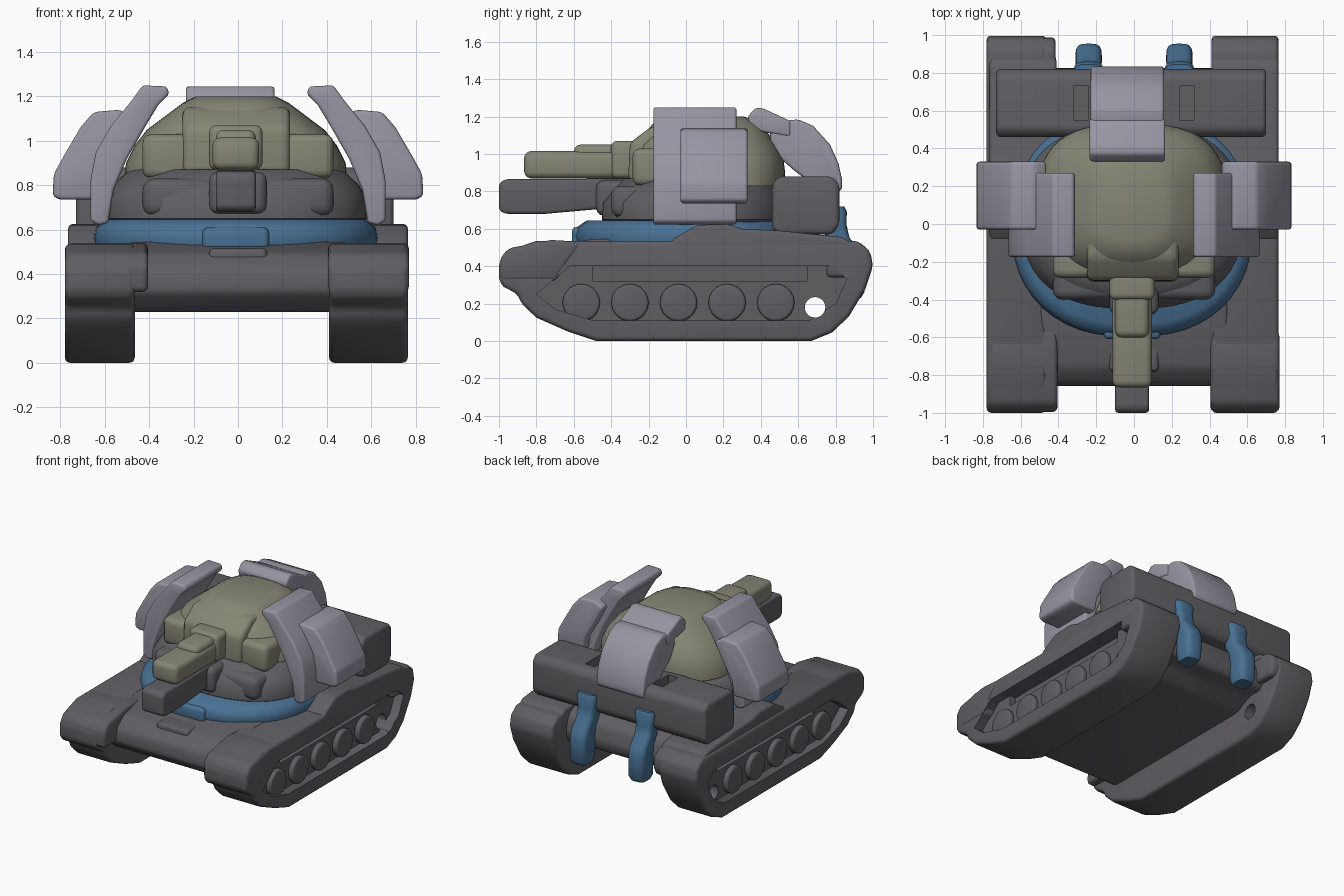
import bpy, bmesh, math

cube = bpy.data.objects.get("Cube")
if cube:
    bpy.data.objects.remove(cube, do_unlink=True)


def material(name, rgb):
    m = bpy.data.materials.new(name)
    m.use_nodes = True
    m.diffuse_color = (*rgb, 1)
    m.node_tree.nodes["Principled BSDF"].inputs["Base Color"].default_value = (*rgb, 1)
    return m


GREY = material("dark grey", (0.116, 0.112, 0.124))
LILAC = material("armour lilac", (0.31, 0.30, 0.36))
OLIVE = material("olive", (0.24, 0.24, 0.18))
BLUE = material("blue", (0.065, 0.165, 0.295))


def smooth(ob, angle=40):
    bpy.ops.object.select_all(action='DESELECT')
    ob.select_set(True)
    bpy.context.view_layer.objects.active = ob
    bpy.ops.object.shade_smooth_by_angle(angle=math.radians(angle))


def finish(bm, name, mat, bevel=0.0, mirror=False, angle=40):
    bmesh.ops.recalc_face_normals(bm, faces=bm.faces)
    mesh = bpy.data.meshes.new(name)
    bm.to_mesh(mesh)
    bm.free()
    mesh.materials.append(mat)
    ob = bpy.data.objects.new(name, mesh)
    bpy.context.collection.objects.link(ob)
    if bevel:
        bpy.context.view_layer.objects.active = ob
        b = ob.modifiers.new("soft edges", 'BEVEL')
        b.width, b.segments, b.limit_method = bevel, 3, 'ANGLE'
        b.angle_limit = math.radians(25)
        bpy.ops.object.modifier_apply(modifier=b.name)
    if mirror:
        ob.modifiers.new("mirror", 'MIRROR').use_mirror_merge = False
    smooth(ob, angle)
    return ob


def extrude(name, pts, axis, lo, hi, mat, bevel=0.02, mirror=False):
    """Extrude a profile along x (points are y, z) or along y (points are x, z)."""
    bm = bmesh.new()
    place = (lambda p, d: (d, *p)) if axis == 'x' else (lambda p, d: (p[0], d, p[1]))
    a = [bm.verts.new(place(p, lo)) for p in pts]
    b = [bm.verts.new(place(p, hi)) for p in pts]
    bm.faces.new(a)
    bm.faces.new(b)
    for i in range(len(pts)):
        j = (i + 1) % len(pts)
        bm.faces.new((a[i], a[j], b[j], b[i]))
    return finish(bm, name, mat, bevel, mirror)


def box(name, x, y, z, mat, bevel=0.02, mirror=False):
    pts = [(y[0], z[0]), (y[1], z[0]), (y[1], z[1]), (y[0], z[1])]
    return extrude(name, pts, 'x', x[0], x[1], mat, bevel, mirror)


def loft(name, rings, mat, power=2.0, sides=40, mirror=False):
    """Stack rounded rings given as (x, y, z, x radius, y radius)."""
    bm = bmesh.new()
    rows = []
    for cx, cy, z, rx, ry in rings:
        row = []
        for i in range(sides):
            t = 2 * math.pi * i / sides
            c, s = math.cos(t), math.sin(t)
            px = math.copysign(abs(c) ** (2 / power), c)
            py = math.copysign(abs(s) ** (2 / power), s)
            row.append(bm.verts.new((cx + rx * px, cy + ry * py, z)))
        rows.append(row)
    for a, b in zip(rows, rows[1:]):
        for i in range(sides):
            j = (i + 1) % sides
            bm.faces.new((a[i], a[j], b[j], b[i]))
    bm.faces.new(rows[0])
    bm.faces.new(rows[-1])
    return finish(bm, name, mat, 0, mirror, 45)


def disc(name, x, y, z, radius, depth, mat, bevel=0.015):
    pts = [(y + radius * math.cos(math.pi * i / 10), z + radius * math.sin(math.pi * i / 10))
           for i in range(20)]
    return extrude(name, pts, 'x', x - depth / 2, x + depth / 2, mat, bevel)


def cut(target, cutter):
    bpy.context.view_layer.objects.active = target
    m = target.modifiers.new("cut", 'BOOLEAN')
    m.operation, m.object, m.solver = 'DIFFERENCE', cutter, 'EXACT'
    bpy.ops.object.modifier_apply(modifier=m.name)
    bpy.data.objects.remove(cutter, do_unlink=True)


# Tracks, each with a side recess, a deep slot and a rear through-hole
TRACK = [(-1, .32), (-.975, .29), (-.9, .25), (-.88, .2), (-.8, .125), (-.63, .05), (-.48, 0),
         (.67, 0), (.78, .045), (.87, .13), (.96, .28), (1, .4), (.985, .48),
         (.92, .535), (-.8, .535), (-.96, .48), (-1, .42)]
RECESS = [(-.8, .25), (-.7, .17), (-.5, .11), (.66, .11), (.8, .2), (.86, .33), (.78, .4), (-.62, .4)]
for side, s, inner, outer in (("left", 1, .41, .765), ("right", -1, .465, .78)):
    track = extrude(side + "_track", TRACK, 'x', s * inner, s * outer, GREY, .025)
    cut(track, extrude("recess_cutter", RECESS, 'x', s * (outer - .07), s * .9, GREY, 0))
    cut(track, box("slot_cutter", (s * (outer - .12), s * .9), (-.5, .65), (.32, .4), GREY, 0))
    cut(track, disc("hole_cutter", s * .6, .69, .18, .055, 1, GREY, 0))
    smooth(track)
    for i in range(5):
        disc(f"{side}_road_wheel_{i + 1}", s * (outer - .06), -.56 + i * .26, .205, .1, .05, GREY)

# Front and rear mudguards
extrude("front_mudguard", [(-.995, .32), (-.7, .32), (-.55, .53), (-.72, .54), (-.95, .495), (-.995, .44)],
        'x', .405, .77, GREY, .025, True)
extrude("rear_mudguard", [(.75, .34), (.96, .34), (.99, .4), (.985, .48), (.92, .53), (.75, .54)],
        'x', .415, .76, GREY, .025, True)

# Hull and deck
extrude("hull", [(-.76, .23), (.55, .23), (.68, .3), (.8, .3), (.83, .38), (.8, .5), (.72, .55),
                 (-.5, .545), (-.76, .495), (-.85, .42), (-.86, .32)], 'x', -.5, .5, GREY, .03)
extrude("side_deck", [(-.12, .5), (.92, .5), (.84, .555), (.5, .59), (.3, .6), (.22, .625), (.06, .62), (-.06, .55)],
        'x', .41, .765, GREY, .02, True)
box("front_hatch", (-.13, .13), (-.78, -.6), (.44, .515), GREY, .02)

# Turret ring with a dipped front lip
loft("turret_ring", [(-.01, 0, .51, .63, .58), (-.01, 0, .56, .64, .60), (-.01, 0, .61, .63, .58),
                     (-.01, 0, .645, .58, .53)], BLUE, 2.3, 48)
box("ring_front_lip", (-.16, .14), (-.61, -.45), (.505, .61), BLUE, .025)

# Turret body
loft("turret_base", [(-.01, .04, .6, .52, .44), (-.01, .04, .65, .59, .49), (-.01, .04, .74, .59, .49),
                     (-.01, .05, .8, .555, .45), (-.01, .06, .87, .48, .39)], GREY, 2.5, 48)
loft("turret_dome", [(-.01, .12, .83, .50, .41), (-.01, .12, .9, .495, .41), (-.01, .12, .98, .455, .40),
                     (-.01, .11, 1.05, .40, .37), (-.01, .11, 1.11, .32, .33), (-.01, .11, 1.17, .24, .28),
                     (-.01, .11, 1.2, .18, .2)], OLIVE, 2.8, 48)
extrude("dome_front_block", [(-.31, .85), (.1, .85), (.1, 1.17), (-.18, 1.15), (-.3, 1.06)],
        'x', -.25, .235, OLIVE, .035)
box("dome_cheek", (.2, .43), (-.285, 0), (.83, 1.03), OLIVE, .04, True)
box("cheek_base", (.1, .43), (-.4, 0), (.66, .83), GREY, .05, True)

# Rear storage boxes with slots on top
bustle = extrude("rear_storage", [(.46, .6), (.5, .57), (.78, .57), (.82, .62), (.82, .84),
                                  (.78, .88), (.5, .88), (.46, .84)], 'x', -.73, .7, GREY, .035)
for s in (-1, 1):
    cut(bustle, box("slot_cutter", (s * .28 - .04, s * .28 + .04), (.55, .73), (.8, 1), GREY, 0))
smooth(bustle)

# Twin cannon: upper barrel with sleeve, lower barrel
box("upper_barrel", (-.115, .095), (-.865, -.2), (.87, 1.015), OLIVE, .035)
box("upper_barrel_sleeve", (-.1, .08), (-.6, -.2), (.9, 1.05), OLIVE, .035)
box("barrel_mount", (-.13, .11), (-.4, -.2), (.87, 1.07), OLIVE, .03)
extrude("lower_barrel", [(-1, .7), (-.97, .68), (-.75, .68), (-.3, .72), (-.3, .87), (-.75, .865),
                         (-.97, .865), (-1, .84)], 'x', -.1, .08, GREY, .035)
box("lower_barrel_mount", (-.13, .13), (-.48, -.25), (.67, .86), GREY, .04)

# Curved side armour: inner shell and outer shell
extrude("inner_side_armour", [(.31, 1.21), (.32, 1.245), (.43, 1.25), (.48, 1.18), (.57, 1.07), (.64, .95),
                              (.665, .82), (.665, .64), (.63, .62), (.585, .63), (.56, .78), (.5, .92),
                              (.42, 1.06), (.36, 1.16)], 'y', -.175, .27, LILAC, .015, True)
extrude("outer_side_armour", [(.46, 1.1), (.53, 1.14), (.65, 1.13), (.71, 1.06), (.78, .94), (.83, .85),
                              (.835, .75), (.8, .735), (.62, .735), (.6, .85), (.52, .98)],
        'y', -.03, .33, LILAC, .018, True)

# Rear armour: long shell with an overlapping top plate
extrude("rear_armour", [(.45, 1.17), (.6, 1.185), (.68, 1.15), (.77, 1.05), (.815, .95), (.835, .86),
                        (.835, .81), (.8, .79), (.7, .8), (.66, .85), (.58, .91), (.5, .98), (.45, 1.07)],
        'x', -.23, .16, LILAC, .018)
extrude("rear_armour_top", [(.33, 1.2), (.37, 1.245), (.41, 1.245), (.56, 1.175), (.56, 1.09), (.34, 1.13)],
        'x', -.235, .165, LILAC, .015)

# Rear exhaust pipes
loft("exhaust_pipe", [(.24, .875, .23, .055, .06), (.24, .875, .26, .068, .078), (.24, .875, .42, .07, .08),
                      (.24, .86, .48, .068, .075), (.24, .81, .55, .068, .065), (.24, .8, .62, .068, .058),
                      (.24, .79, .69, .08, .07), (.24, .78, .72, .075, .065)],
     BLUE, 3.5, 24, True)
